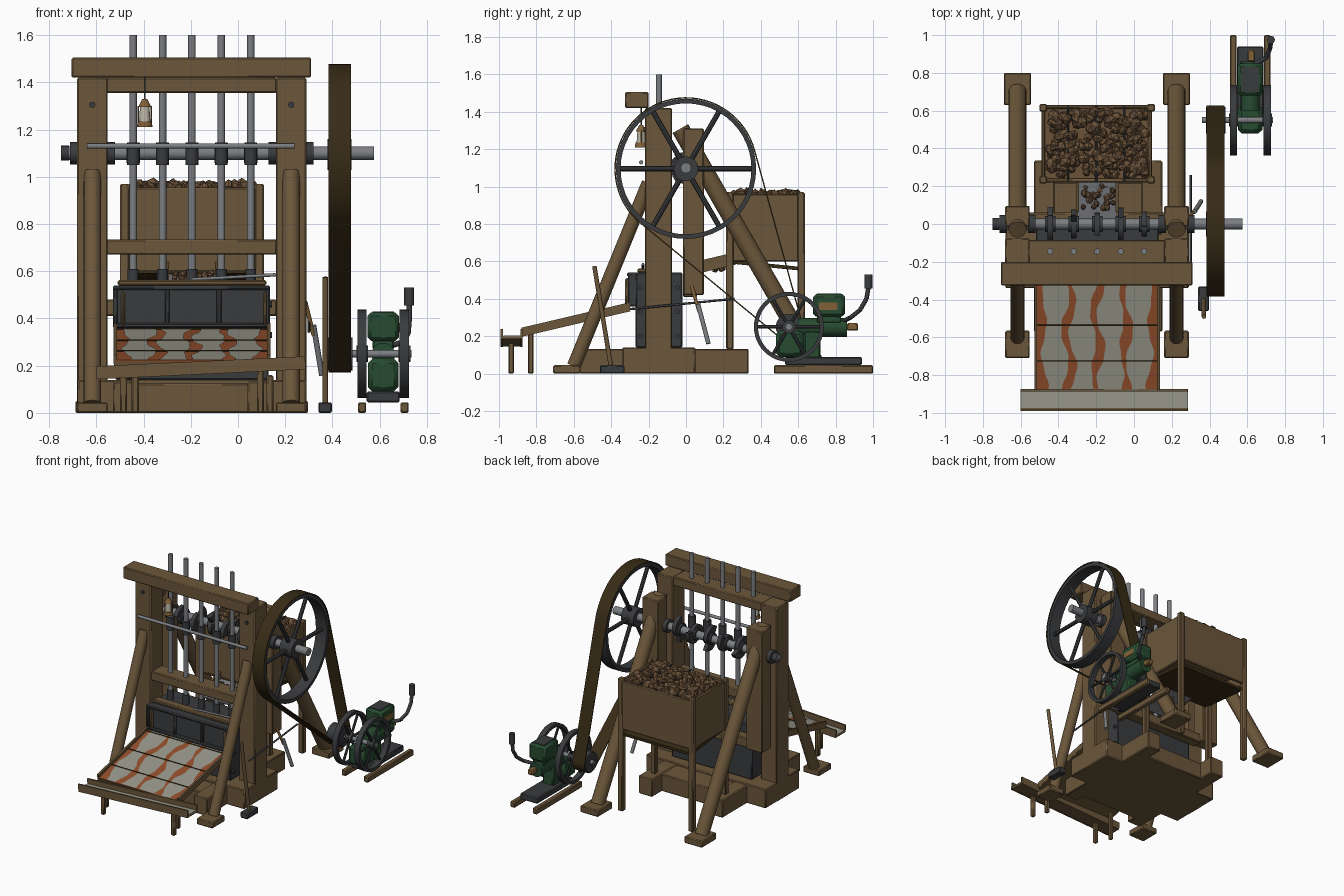
import bpy, bmesh, math, random
from mathutils import Vector, Matrix

random.seed(4)
if "Cube" in bpy.data.objects:
    bpy.data.objects.remove(bpy.data.objects["Cube"])
made = []
MID = -.195


def paint(name, *rgb):
    m = bpy.data.materials.new(name)
    m.use_nodes = True
    m.diffuse_color = (*rgb, 1)
    m.node_tree.nodes["Principled BSDF"].inputs["Base Color"].default_value = (*rgb, 1)
    return m


wood = paint("timber", .15, .095, .043)
iron = paint("dark iron", .042, .044, .048)
steel = paint("steel", .2, .21, .225)
green = paint("engine green", .02, .07, .03)
copper = paint("copper", .29, .075, .025)
silver = paint("amalgam silver", .3, .3, .25)
leather = paint("belt leather", .04, .025, .008)
rock = paint("ore", .15, .085, .042)
brass = paint("brass", .22, .12, .04)
glass = paint("lantern glass", .5, .48, .38)


def finish(name, bm, mat, bevel=0):
    bmesh.ops.recalc_face_normals(bm, faces=bm.faces)
    mesh = bpy.data.meshes.new(name)
    bm.to_mesh(mesh)
    bm.free()
    mesh.materials.append(mat)
    ob = bpy.data.objects.new(name, mesh)
    bpy.context.collection.objects.link(ob)
    if bevel:
        mod = ob.modifiers.new("soft edges", "BEVEL")
        mod.width = bevel
        mod.segments = 1
    made.append(ob)
    return ob


def box(name, mat, x, y, z, bevel=.006):
    lo, hi = Vector((x[0], y[0], z[0])), Vector((x[1], y[1], z[1]))
    bm = bmesh.new()
    bmesh.ops.create_cube(bm, size=1, matrix=Matrix.Translation((lo + hi) / 2) @ Matrix.Diagonal((*(hi - lo), 1)))
    return finish(name, bm, mat, bevel)


def beam(name, mat, p, q, width, height):
    p, q = Vector(p), Vector(q)
    bm = bmesh.new()
    turn = (q - p).to_track_quat("X", "Z").to_matrix().to_4x4()
    size = Matrix.Diagonal(((q - p).length, width, height, 1))
    bmesh.ops.create_cube(bm, size=1, matrix=Matrix.Translation((p + q) / 2) @ turn @ size)
    return finish(name, bm, mat)


def rod(name, mat, p, q, r, r2=None, sides=16):
    p, q = Vector(p), Vector(q)
    bm = bmesh.new()
    turn = (q - p).to_track_quat("Z", "Y").to_matrix().to_4x4()
    bmesh.ops.create_cone(bm, cap_ends=True, segments=sides, radius1=r, radius2=r if r2 is None else r2,
                          depth=(q - p).length, matrix=Matrix.Translation((p + q) / 2) @ turn)
    return finish(name, bm, mat)


def prism(name, mat, outline, x0, x1):
    bm = bmesh.new()
    face = bm.faces.new([bm.verts.new((x0, y, z)) for y, z in outline])
    out = bmesh.ops.extrude_face_region(bm, geom=[face])
    bmesh.ops.translate(bm, vec=(x1 - x0, 0, 0), verts=[v for v in out["geom"] if isinstance(v, bmesh.types.BMVert)])
    return finish(name, bm, mat)


def band(name, mat, outer, inner, x0, x1):
    # closed loop of rectangular section running in the y-z plane
    bm = bmesh.new()
    loops = [[bm.verts.new((x, y, z)) for y, z in pts] for x, pts in ((x0, outer), (x1, outer), (x1, inner), (x0, inner))]
    n = len(outer)
    for k in range(4):
        a, b = loops[k], loops[(k + 1) % 4]
        for i in range(n):
            j = (i + 1) % n
            bm.faces.new((a[i], a[j], b[j], b[i]))
    return finish(name, bm, mat)


def arc(c, r, a0, a1, n):
    return [(c[0] + r * math.cos(a0 + (a1 - a0) * i / n), c[1] + r * math.sin(a0 + (a1 - a0) * i / n)) for i in range(n)]


def wheel(name, c, r, rim, x0, x1, hub, spoke):
    band(name + "_rim", iron, arc(c, r, 0, math.tau, 48), arc(c, r - rim, 0, math.tau, 48), x0, x1)
    xm = (x0 + x1) / 2
    rod(name + "_hub", iron, (x0 - .005, *c), (x1 + .005, *c), hub, sides=24)
    for (y, z) in arc(c, r - rim / 2, 0, math.tau, 6):
        rod(name + "_spoke", iron, (xm, *c), (xm, y, z), spoke, sides=8)


def rocks(name, count, x, y, z, small, large):
    bm = bmesh.new()
    for _ in range(count):
        at = Vector([random.uniform(*s) for s in (x, y, z)])
        size = [random.uniform(small, large) for _ in range(3)]
        spin = Matrix.Rotation(random.uniform(0, math.pi), 4, Vector((random.random(), random.random(), .3)))
        bmesh.ops.create_icosphere(bm, subdivisions=1, radius=1, matrix=Matrix.Translation(at) @ spin @ Matrix.Diagonal((*size, 1)))
    return finish(name, bm, rock)


# foundation sleepers
box("cross_sleeper", wood, (-.68, .29), (-.34, .05), (0, .14))
box("centre_block", wood, (-.44, .06), (-.5, .22), (0, .125))
for x in (-.53, .04):
    box("long_sleeper", wood, (x, x + .11), (-.57, .335), (0, .132))

# upright frame with raking braces on both sides
for c in (-.617, .225):
    s = (c - .065, c + .065)
    box("front_post", wood, s, (-.22, -.075), (0, 1.42))
    box("bearing_post", wood, s, (-.015, .095), (.42, 1.31))
    rod("front_brace", wood, (c, -.2, 1.02), (c, -.6, .04), .037)
    rod("rear_brace", wood, (c, -.03, 1.31), (c, .7, .04), .048)
    box("front_foot", wood, s, (-.71, -.565), (0, .045))
    box("rear_foot", wood, (c - .072, c + .072), (.63, .8), (0, .05))
    rod("frame_bolt", iron, (c, -.228, 1.305), (c, -.21, 1.305), .013)
    for side in (-1, 1):
        rod("shaft_bearing", iron, (c + side * .055, 0, 1.1), (c + side * .095, 0, 1.1), .047)
box("top_beam", wood, (-.705, .31), (-.325, -.2), (1.42, 1.505))
box("upper_guide", wood, (-.56, .165), (-.21, -.085), (1.355, 1.42))
box("lower_guide", wood, (-.56, .165), (-.21, -.085), (.67, .735))
box("rear_tie", wood, (-.56, .165), (-.015, .06), (.41, .48))

# mortar box with screen
box("mortar_body", iron, (-.52, .13), (-.27, -.02), (.14, .54))
box("mortar_lid", wood, (-.51, .12), (-.26, -.2), (.54, .562))
box("screen_panel", iron, (-.53, .135), (-.295, -.26), (.36, .54))
for z in (.36, .52):
    box("screen_rail", iron, (-.53, .135), (-.315, -.28), (z, z + .02))
for x in (-.53, -.31, -.09, .115):
    box("screen_rib", iron, (x, x + .02), (-.31, -.28), (.37, .53))
for x in (-.495, .105):
    box("screen_wedge", wood, (x, x + .016), (-.325, -.28), (.37, .51))
for y in (-.245, -.045):
    for z in (.2, .33, .46):
        rod("mortar_bolt", iron, (.12, y, z), (.145, y, z), .013, sides=6)

# five stamps, each lifted by its cam
for i in range(5):
    x = MID + (i - 2) * .1245
    rod("stamp_stem", steel, (x, -.145, .5), (x, -.145, 1.6), .016)
    rod("stamp_head", iron, (x, -.145, .5), (x, -.145, .61), .023)
    rod("tappet", iron, (x, -.145, 1.05), (x, -.145, 1.145), .027)
    spiral = []
    for k in range(28):
        t = k / 14 % 1
        a = math.pi * k / 14 + i * 1.26
        spiral.append((math.cos(a) * (.042 + .055 * t), 1.1 + math.sin(a) * (.042 + .055 * t)))
    prism("cam", iron, spiral, x - .015, x + .015)
    rod("cam_hub", iron, (x - .028, 0, 1.1), (x + .028, 0, 1.1), .042)
rod("camshaft", steel, (-.75, 0, 1.1), (.575, 0, 1.1), .028, sides=24)
rod("shaft_collar", iron, (-.75, 0, 1.1), (-.715, 0, 1.1), .032)
rod("latch_rod", steel, (-.64, -.24, 1.13), (.24, -.24, 1.13), .011)
rod("water_pipe", steel, (-.2, -.23, .565), (.16, -.23, .585), .007)

# drive pulley, belt and engine wheels
big, little = (0, 1.095), (.55, .25)
wheel("drive_pulley", big, .375, .025, .385, .475, .066, .014)
wheel("flywheel_inner", little, .187, .022, .507, .545, .035, .009)
wheel("flywheel_outer", little, .187, .022, .685, .725, .035, .009)
rod("engine_pulley", iron, (.38, *little), (.485, *little), .07, sides=24)
rod("crankshaft", steel, (.36, *little), (.735, *little), .016)
dy, dz = little[0] - big[0], little[1] - big[1]
phi = math.atan2(dz, dy)
wrap = math.acos(.31 / math.hypot(dy, dz))


def belt_path(t):
    return arc(big, .375 + t, phi + wrap, phi + math.tau - wrap, 40) + [
        p for p in arc(little, .07 + t, phi - wrap, phi + wrap, 14)]


band("drive_belt", leather, belt_path(.008), belt_path(.001), .383, .478)

# engine
for x in (.508, .688):
    box("engine_skid", wood, (x, x + .035), (.47, 1), (0, .045))
box("engine_bed", iron, (.545, .685), (.53, .94), (.045, .09))
box("crankcase", green, (.55, .68), (.48, .63), (.09, .23), .02)
rod("cylinder", green, (.615, .6, .247), (.615, .86, .247), .05, sides=24)
box("cylinder_foot", green, (.57, .66), (.63, .72), (.08, .23), .01)
box("water_hopper", green, (.548, .682), (.68, .85), (.305, .425), .015)
box("hopper_neck", green, (.57, .66), (.7, .83), (.27, .31))
box("hopper_mouth", iron, (.57, .66), (.7, .83), (.424, .429), 0)
box("maker_plate", brass, (.68, .686), (.71, .81), (.34, .38), 0)
box("fuel_cup", brass, (.6, .64), (.86, .92), (.23, .27))
bends = [(.63, .84, .28), (.7, .88, .3), (.72, .93, .34), (.725, .965, .4), (.725, .975, .46)]
for p, q in zip(bends, bends[1:]):
    rod("exhaust_pipe", iron, p, q, .012)
rod("muffler", iron, (.725, .975, .455), (.725, .975, .53), .021)

# ore bin on legs
for y in (.22, .61):
    box("bin_wall", wood, (-.48, .09), (y, y + .02), (.6, .955))
for x in (-.49, .075):
    box("bin_side", wood, (x, x + .02), (.23, .62), (.6, .96))
for x in (-.5, .07):
    for y, foot in ((.215, .13), (.595, 0)):
        box("bin_leg", wood, (x, x + .04), (y, y + .04), (foot, .97))
beam("bin_floor", leather, (MID, .62, .56), (MID, .22, .6), .55, .02)
box("ore_fill", rock, (-.47, .08), (.235, .615), (.7, .93), 0)
rocks("ore_heap", 190, (-.45, .06), (.255, .595), (.925, .96), .018, .04)
for x in (-.35, -.2, -.05):
    rod("bin_tie", iron, (x, .225, .955), (x, .625, .955), .006, sides=8)

# feed chute
beam("chute_floor", steel, (MID, .26, .59), (MID, .02, .53), .21, .012)
for x in (-.3, -.09):
    beam("chute_side", wood, (x, .26, .615), (x, .07, .57), .015, .065)
rocks("chute_ore", 26, (-.28, -.11), (.08, .21), (.56, .59), .012, .026)

# sloping amalgam table
top, low = Vector((MID, -.3, .355)), Vector((MID, -.875, .22))
beam("table_bed", wood, top + Vector((0, 0, -.012)), low + Vector((0, 0, -.012)), .66, .02)
beam("copper_sheet", copper, top, low, .64, .008)
for side in (-1, 1):
    shift = Vector((side * .325, 0, .006))
    beam("table_rail", wood, top + shift, low + shift, .014, .04)
    x = MID + side * .29
    box("table_leg", wood, (x - .015, x + .015), (-.845, -.815), (0, .22))
bm = bmesh.new()
for i in range(4):
    rows = []
    for k in range(25):
        t = k / 24
        mid = MID - .225 + i * .15 + .008 * math.sin(9 * t + i)
        half = .055 + .017 * math.sin(11 * t + 2.1 * i) + .004 * math.sin(31 * t)
        at = top.lerp(low, t)
        rows.append([bm.verts.new((mid + s * half, at.y, at.z + .007)) for s in (-1, 1)])
    for a, b in zip(rows, rows[1:]):
        bm.faces.new((a[0], a[1], b[1], b[0]))
finish("silver_streaks", bm, silver)
for t in (.04, .41, .74):
    at = top.lerp(low, t) + Vector((0, 0, .008))
    rod("table_seam", leather, at - Vector((.32, 0, 0)), at + Vector((.32, 0, 0)), .004, sides=6)

# tilted launder trough
for y, up, wide, high, mat in ((-.93, -.02, .1, .012, wood), (-.93, -.011, .09, .006, silver),
                               (-.88, 0, .012, .055, wood), (-.985, 0, .012, .055, wood)):
    beam("launder_board", mat, (-.6, y, .17 + up), (.285, y, .212 + up), wide, high)
for x in (-.45, .12):
    box("launder_leg", wood, (x, x + .03), (-.95, -.92), (0, .16))

# hanging lantern
lamp = (-.395, -.24)
for name, mat, z0, z1, r0, r1 in (("base", brass, 1.21, 1.235, .033, .03), ("globe", glass, 1.235, 1.295, .024, .02),
                                  ("cap", brass, 1.295, 1.33, .028, .01), ("hook", iron, 1.33, 1.43, .004, .004)):
    rod("lantern_" + name, mat, (*lamp, z0), (*lamp, z1), r0, r1)
for dx in (-.027, .027):
    rod("lantern_guard", brass, (lamp[0] + dx, lamp[1], 1.23), (lamp[0] + dx, lamp[1], 1.3), .004, sides=6)

# leaning hand tools
rod("hammer_handle", wood, (.37, -.49, .575), (.37, -.4, .03), .012)
box("hammer_head", iron, (.34, .398), (-.46, -.33), (0, .045))
rod("shovel_handle", brass, (.285, .03, .47), (.32, .07, .33), .009)
rod("shovel_blade", steel, (.32, .065, .37), (.355, .12, .16), .012)
rod("pry_bar", iron, (.3, -.3, .345), (.3, .26, .4), .006)

# smooth round parts, keep edges crisp
bpy.ops.object.select_all(action="DESELECT")
for ob in made:
    ob.select_set(ob.name.split(".")[0] not in ("ore_heap", "chute_ore"))
bpy.context.view_layer.objects.active = made[0]
bpy.ops.object.shade_smooth_by_angle(angle=math.radians(35))
